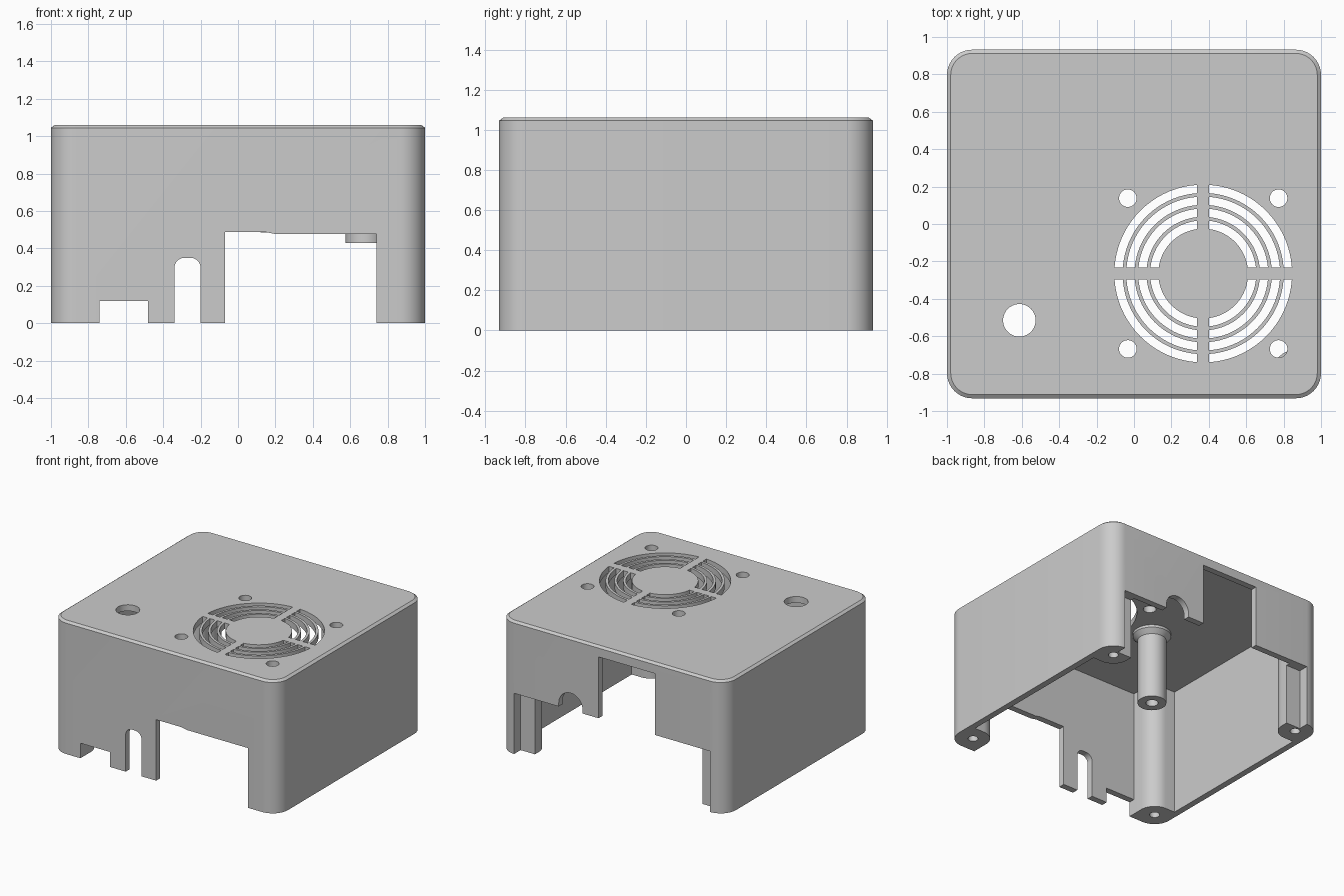
import bpy, bmesh
from math import sin, cos, asin, pi

if "Cube" in bpy.data.objects:
    bpy.data.objects.remove(bpy.data.objects["Cube"])

grey = bpy.data.materials.new("plain grey")
grey.use_nodes = True
grey.diffuse_color = (0.6, 0.6, 0.6, 1)
grey.node_tree.nodes["Principled BSDF"].inputs["Base Color"].default_value = (0.6, 0.6, 0.6, 1)

W, D, H, R = 1.0, 0.932, 1.06, 0.135    # half width, half depth, height, corner radius
WALL, CEIL = 0.05, 1.01
PX, PY, PR = 0.865, 0.797, 0.125        # corner post centre and radius


def arc(cx, cy, r, a, b, n=10):
    return [(cx + r * cos(a + (b - a) * i / n), cy + r * sin(a + (b - a) * i / n))
            for i in range(n + 1)]


def circle(cx, cy, r, n=40):
    return arc(cx, cy, r, 0, 2 * pi, n)[:-1]


def rounded_rect(w, d, r):
    corners = ((1, 1), (-1, 1), (-1, -1), (1, -1))
    return [p for q, (sx, sy) in enumerate(corners)
            for p in arc(sx * (w - r), sy * (d - r), r, q * pi / 2, (q + 1) * pi / 2)]


def at_z(pts, z):
    return [(x, y, z) for x, y in pts]


def at_y(pts, y):
    return [(x, y, z) for x, z in pts]


def loft(name, *stacks):
    """Capped skins through stacks of equal-length loops, all in one mesh."""
    bm = bmesh.new()
    for loops in stacks:
        rows = [[bm.verts.new(p) for p in loop] for loop in loops]
        for lo, hi in zip(rows, rows[1:]):
            for i in range(len(lo)):
                bm.faces.new((lo[i - 1], lo[i], hi[i], hi[i - 1]))
        bm.faces.new(rows[0][::-1])
        bm.faces.new(rows[-1])
    bmesh.ops.recalc_face_normals(bm, faces=bm.faces)
    mesh = bpy.data.meshes.new(name)
    bm.to_mesh(mesh)
    bm.free()
    mesh.materials.append(grey)
    ob = bpy.data.objects.new(name, mesh)
    bpy.context.collection.objects.link(ob)
    return ob


def cut(target, cutter):
    cutter.hide_render = True
    mod = target.modifiers.new("cut", 'BOOLEAN')
    mod.operation, mod.solver, mod.object = 'DIFFERENCE', 'EXACT', cutter
    graph = bpy.context.evaluated_depsgraph_get()
    mesh = bpy.data.meshes.new_from_object(target.evaluated_get(graph))
    target.modifiers.clear()
    target.data = mesh
    bpy.data.objects.remove(cutter)


def smooth(ob):
    bpy.ops.object.select_all(action='DESELECT')
    ob.select_set(True)
    bpy.context.view_layer.objects.active = ob
    bpy.ops.object.shade_smooth_by_angle()


# Outer shell with a chamfered top rim
outline = rounded_rect(W, D, R)
rim = rounded_rect(W - 0.02, D - 0.02, R - 0.02)
case = loft("case_cover", [at_z(outline, 0), at_z(outline, H - 0.015), at_z(rim, H)])

# Cavity, whose outline steps around the four corner posts
corner = [(W - WALL, PY - PR)] + arc(PX, PY, PR, 1.5 * pi, pi) + [(PX - PR, D - WALL)]
back_half = corner + [(-x, y) for x, y in corner[::-1]]
inside = back_half + [(-x, -y) for x, y in back_half]
cut(case, loft("cavity", [at_z(inside, -0.1), at_z(inside, CEIL)]))

# Screw holes under the corner posts
holes = [circle(sx * PX, sy * PY, 0.037, 24) for sx in (1, -1) for sy in (1, -1)]
cut(case, loft("post_holes", *[[at_z(h, -0.1), at_z(h, 0.3)] for h in holes]))

# Front port openings
small_port = [(-0.74, -0.1), (-0.48, -0.1), (-0.48, 0.12), (-0.74, 0.12)]
slot = ([(-0.34, -0.1), (-0.2, -0.1)] + arc(-0.255, 0.295, 0.055, 0, pi / 2)
        + arc(-0.285, 0.295, 0.055, pi / 2, pi))
wide_port = [(-0.07, -0.1), (0.74, -0.1), (0.74, 0.477), (0.2, 0.477), (0.15, 0.487), (-0.07, 0.487)]
cut(case, loft("front_ports", *[[at_y(p, -1.1), at_y(p, -D + WALL + 0.01)]
                                for p in (small_port, slot, wide_port)]))

# Back opening with a cable arch and a tall bay
back_port = ([(-0.866, -0.1), (0.866, -0.1), (0.866, 0.485), (0.472, 0.485)]
             + arc(0.367, 0.515, 0.105, 0, pi, 20)
             + [(0.262, 0.485), (0.12, 0.485), (0.12, 0.975), (-0.38, 0.975),
                (-0.38, 0.485), (-0.866, 0.485)])
cut(case, loft("back_port", [at_y(back_port, 0.85), at_y(back_port, 1.1)]))

# Fan grille: four concentric slots split by a cross, plus round holes
FX, FY, BAR = 0.37, -0.265, 0.032
plans = []
for ring in range(4):
    r0 = 0.24 + ring * 0.0637
    r1 = r0 + 0.044
    a0, a1 = asin(BAR / r0), asin(BAR / r1)
    for q in range(4):
        t = q * pi / 2
        plans.append(arc(FX, FY, r1, t + a1, t + pi / 2 - a1, 18)
                     + arc(FX, FY, r0, t + pi / 2 - a0, t + a0, 18))
plans += [circle(FX + sx * 0.403, FY + sy * 0.403, 0.047, 32) for sx in (1, -1) for sy in (1, -1)]
plans.append(circle(-0.613, -0.515, 0.087))
cut(case, loft("top_openings", *[[at_z(p, CEIL - 0.005), at_z(p, H + 0.1)] for p in plans]))
smooth(case)

# Hollow-ended standoffs hanging from the ceiling with flared roots
profile = ((0.14, CEIL + 0.01), (0.14, 0.99), (0.105, 0.955), (0.105, 0.43), (0.045, 0.43), (0.045, 0.6))
for name, x, y in (("standoff_right", -0.28, -0.13), ("standoff_left", 0.68, 0.47)):
    smooth(loft(name, [at_z(circle(x, y, r), z) for r, z in profile]))
